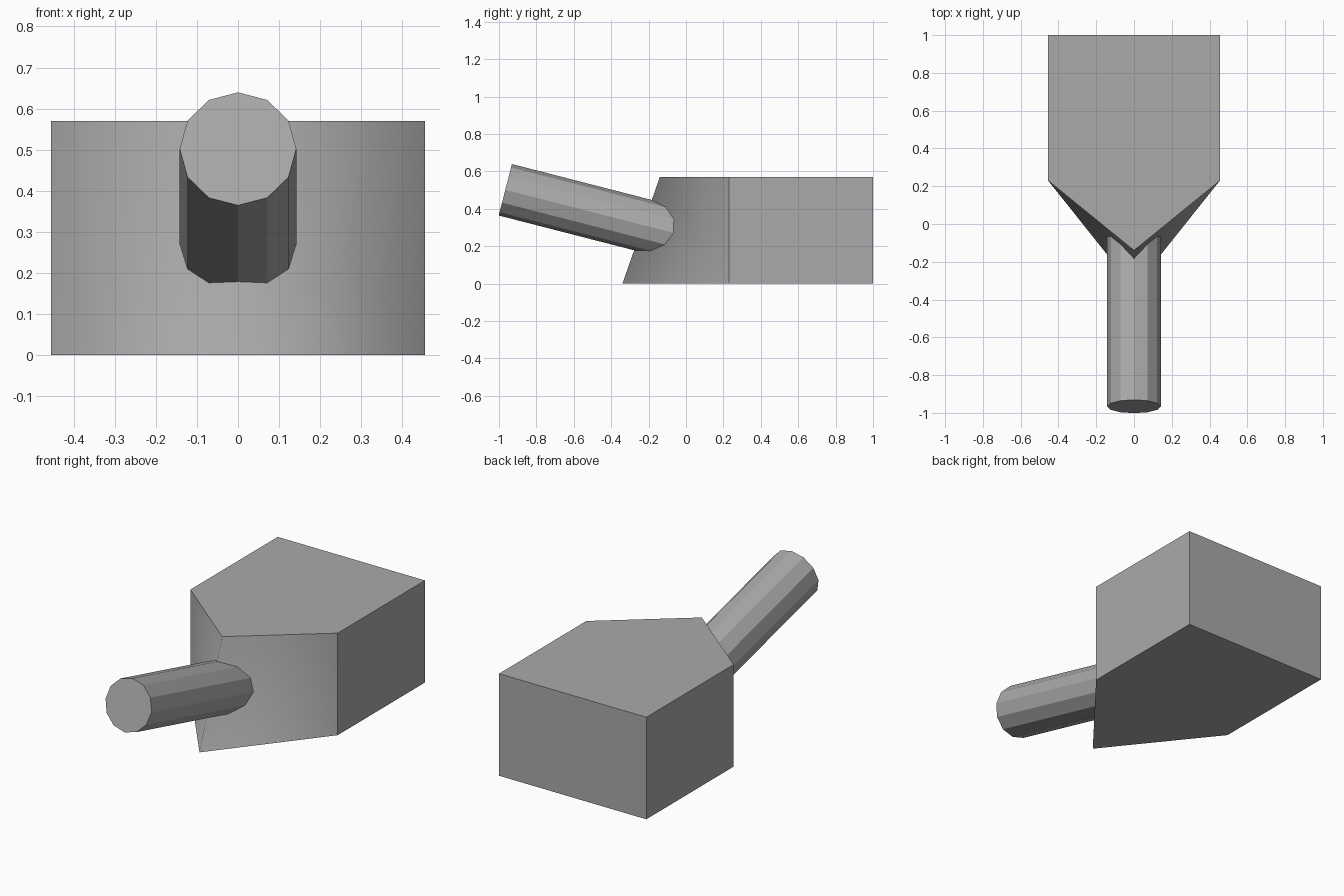
import bpy, bmesh, math
from mathutils import Matrix, Vector

old = bpy.data.objects.get("Cube")
if old:
    bpy.data.objects.remove(old, do_unlink=True)

# Single grey material
grey = bpy.data.materials.new("grey")
grey.use_nodes = True
colour = (0.4, 0.4, 0.4, 1)
grey.diffuse_color = colour
grey.node_tree.nodes["Principled BSDF"].inputs["Base Color"].default_value = colour


def add_object(name, bm):
    bmesh.ops.recalc_face_normals(bm, faces=bm.faces)
    mesh = bpy.data.meshes.new(name)
    bm.to_mesh(mesh)
    bm.free()
    mesh.materials.append(grey)
    obj = bpy.data.objects.new(name, mesh)
    bpy.context.collection.objects.link(obj)
    return obj


# Body: five-sided block whose pointed front leans back towards the top
W, SHOULDER, BACK, H = 0.455, 0.23, 1.0, 0.57


def outline(tip_y, z):
    points = [(-W, BACK), (-W, SHOULDER), (0, tip_y), (W, SHOULDER), (W, BACK)]
    return [bm.verts.new((x, y, z)) for x, y in points]


bm = bmesh.new()
low, high = outline(-0.34, 0), outline(-0.14, H)
bm.faces.new(low)
bm.faces.new(high)
for a, b in ((0, 1), (3, 4), (4, 0)):
    bm.faces.new((low[a], low[b], high[b], high[a]))
# Bow: each side folds from the top tip to the bottom shoulder, shaded smooth
for s in (1, 3):
    for tri in ((low[2], low[s], high[2]), (low[s], high[s], high[2])):
        bm.faces.new(tri).smooth = True
add_object("body", bm)

# Handle: twelve-sided rod rising forwards out of the bow
RADIUS, LENGTH, TILT = 0.142, 1.02, math.radians(14.4)
start = Vector((0, -0.966, 0.502))
axis = Vector((0, math.cos(TILT), -math.sin(TILT)))
bm = bmesh.new()
bmesh.ops.create_cone(
    bm, cap_ends=True, segments=12, radius1=RADIUS, radius2=RADIUS, depth=LENGTH,
    matrix=Matrix.Translation(start + axis * LENGTH / 2)
    @ Matrix.Rotation(-math.pi / 2 - TILT, 4, "X"))
add_object("handle", bm)
